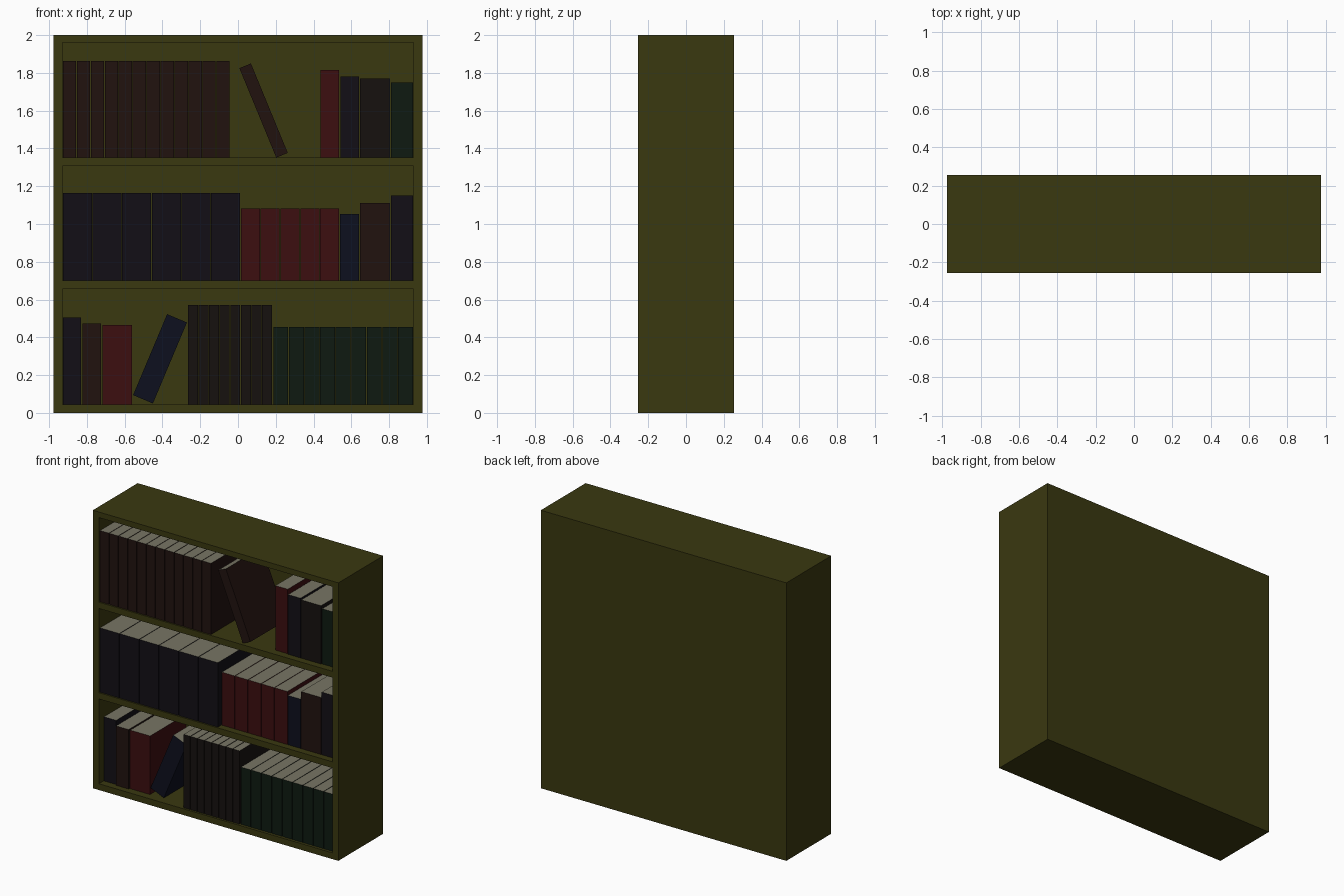
import bpy, bmesh, math
from mathutils import Vector

if "Cube" in bpy.data.objects:
    bpy.data.objects.remove(bpy.data.objects["Cube"])

FRONT, BACK = -0.255, 0.255
LEFT, RIGHT = -0.929, 0.929
FLOORS = (0.045, 0.70, 1.351)      # heights the books stand on
DEPTH = 0.41                       # book depth


def material(name, rgb):
    m = bpy.data.materials.new(name)
    lin = [((c / 255 + 0.055) / 1.055) ** 2.4 if c > 10 else c / 255 / 12.92 for c in rgb]
    m.diffuse_color = (*lin, 1)
    m.use_nodes = True
    m.node_tree.nodes["Principled BSDF"].inputs["Base Color"].default_value = m.diffuse_color
    return m


MAT = {
    "wood": material("wood", (58, 56, 16)),
    "pages": material("pages", (120, 117, 100)),
    "brown": material("brown", (33, 18, 15)),
    "red": material("red", (60, 14, 16)),
    "navy": material("navy", (13, 16, 30)),
    "purple": material("purple", (18, 15, 22)),
    "black": material("black", (22, 17, 15)),
    "green": material("green", (14, 26, 17)),
}


def add_object(name, bm, mats):
    mesh = bpy.data.meshes.new(name)
    bm.to_mesh(mesh)
    bm.free()
    for m in mats:
        mesh.materials.append(MAT[m])
    ob = bpy.data.objects.new(name, mesh)
    bpy.context.collection.objects.link(ob)
    return ob


# Case: front frame grid, outer walls pulled back, three openings pushed in
def build_case():
    bm = bmesh.new()
    xs = (-0.977, LEFT, RIGHT, 0.977)
    zs = (0, 0.045, 0.655, 0.70, 1.306, 1.351, 1.96, 2)
    v = [[bm.verts.new((x, FRONT, z)) for z in zs] for x in xs]
    openings = []
    for i in range(len(xs) - 1):
        for j in range(len(zs) - 1):
            f = bm.faces.new((v[i][j], v[i + 1][j], v[i + 1][j + 1], v[i][j + 1]))
            if i == 1 and j % 2 == 1:
                openings.append(f)
    rim = [e for e in bm.edges if e.is_boundary]
    geom = bmesh.ops.extrude_edge_only(bm, edges=rim)["geom"]
    moved = [g for g in geom if isinstance(g, bmesh.types.BMVert)]
    bmesh.ops.translate(bm, vec=(0, BACK - FRONT, 0), verts=moved)
    bmesh.ops.holes_fill(bm, edges=[e for e in bm.edges if e.is_boundary])
    for f in openings:
        geom = bmesh.ops.extrude_face_region(bm, geom=[f])["geom"]
        moved = [g for g in geom if isinstance(g, bmesh.types.BMVert)]
        bmesh.ops.translate(bm, vec=(0, 0.465, 0), verts=moved)
        if f.is_valid:
            bmesh.ops.delete(bm, geom=[f], context='FACES_ONLY')
    bmesh.ops.recalc_face_normals(bm, faces=bm.faces)
    add_object("bookcase", bm, ["wood"])


# Book: coloured spine and covers, cream page edges on the other sides
def book(name, x, z, width, height, colour, setback, lean=0):
    bm = bmesh.new()
    bmesh.ops.create_cube(bm, size=1)
    bmesh.ops.translate(bm, vec=(0, 0.5, 0.5), verts=bm.verts)
    bmesh.ops.scale(bm, vec=(width, DEPTH, height), verts=bm.verts)
    bm.normal_update()
    for f in bm.faces:
        is_cover = abs(f.normal.x) > 0.5 or f.normal.y < -0.5
        f.material_index = 0 if is_cover else 1
    ob = add_object(name, bm, [colour, "pages"])
    ob.location = (x, FRONT + setback, z)
    ob.rotation_euler.y = math.radians(lean)


build_case()

# Upright sets per shelf: (count, start x, end x, top z, colour, setback)
SHELVES = (
    ("lower", ((1, LEFT, -0.828, 0.506, "purple", 0.055),
               (1, -0.826, -0.722, 0.472, "brown", 0.045),
               (1, -0.72, -0.558, 0.466, "red", 0.055),
               (8, -0.267, 0.182, 0.572, "black", 0.015),
               (9, 0.185, 0.928, 0.456, "green", 0.02))),
    ("middle", ((6, LEFT, 0.013, 1.163, "purple", 0.01),
                (5, 0.013, 0.538, 1.081, "red", 0.05),
                (1, 0.538, 0.643, 1.054, "navy", 0.05),
                (1, 0.645, 0.806, 1.11, "brown", 0.05),
                (1, 0.808, 0.928, 1.15, "purple", 0.05))),
    ("upper", ((12, LEFT, -0.042, 1.863, "brown", 0.01),
               (1, 0.435, 0.538, 1.815, "red", 0.055),
               (1, 0.54, 0.643, 1.78, "purple", 0.05),
               (1, 0.645, 0.806, 1.77, "black", 0.05),
               (1, 0.808, 0.928, 1.748, "green", 0.055))),
)
for (shelf, sets), floor in zip(SHELVES, FLOORS):
    for n, x0, x1, top, colour, setback in sets:
        step = (x1 - x0) / n
        for i in range(n):
            book(f"{shelf}_{colour}_book", x0 + step * (i + 0.5), floor,
                 step - 0.004, top - floor, colour, setback)

# Leaning books
book("upper_leaning_book", 0.233, 1.364, 0.066, 0.512, "brown", 0.02, -22.4)
book("lower_leaning_book", -0.503, 0.072, 0.114, 0.465, "navy", 0.055, 22.8)
